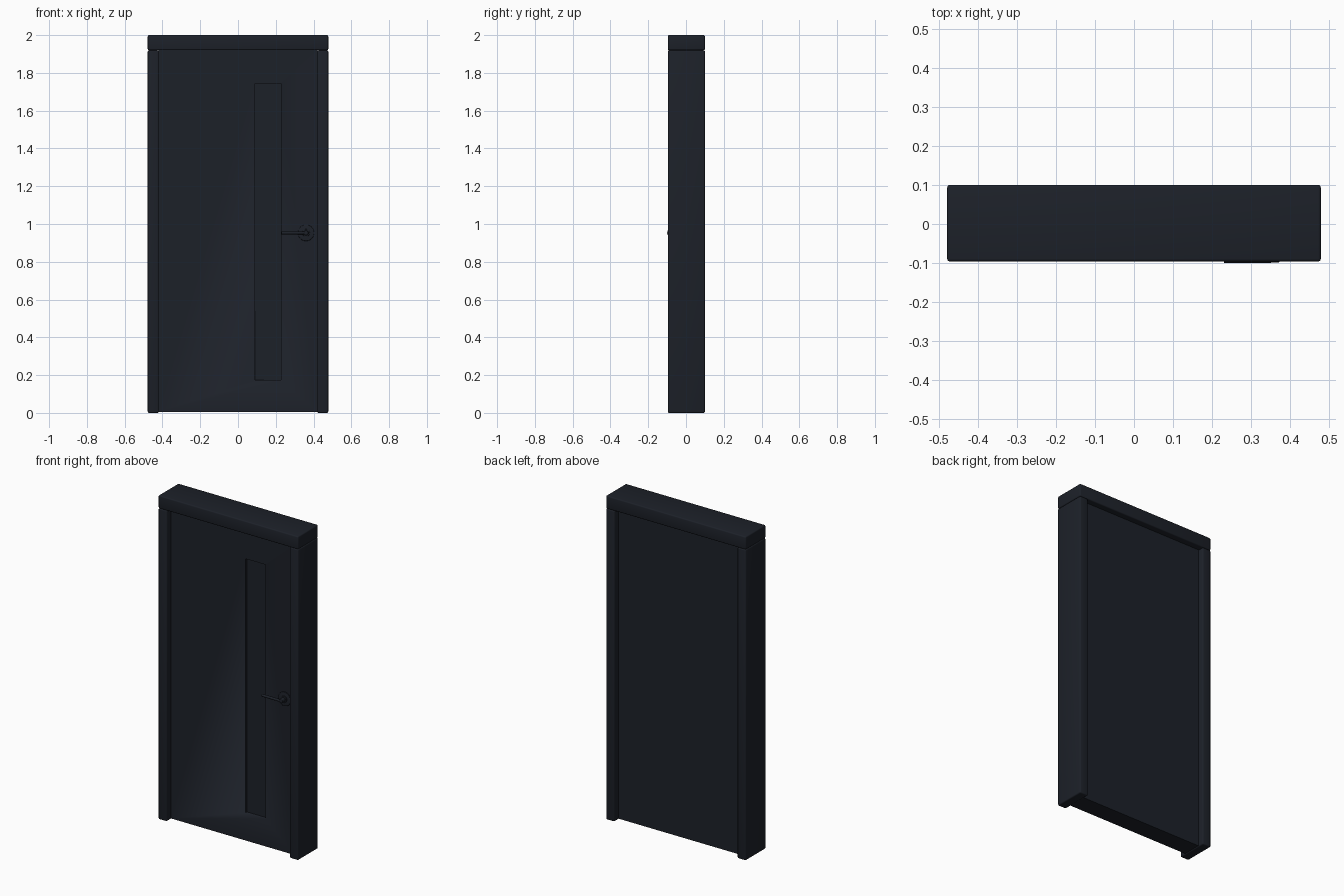
import bpy, math

if "Cube" in bpy.data.objects:
    bpy.data.objects.remove(bpy.data.objects["Cube"])

def material(name, color):
    m = bpy.data.materials.new(name)
    m.diffuse_color = color
    m.use_nodes = True
    m.node_tree.nodes["Principled BSDF"].inputs["Base Color"].default_value = m.diffuse_color
    return m

dark = material("dark_paint", (0.012, 0.015, 0.022, 1))

def finish(o, name, bevel=0, seg=3):
    o.name = name
    o.data.materials.append(dark)
    bpy.ops.object.transform_apply(location=False, rotation=True, scale=True)
    if bevel:
        b = o.modifiers.new("bevel", 'BEVEL')
        b.width, b.segments = bevel, seg
        b.limit_method = 'ANGLE'
        bpy.ops.object.modifier_apply(modifier=b.name)
    bpy.ops.object.shade_smooth_by_angle(angle=math.radians(35))
    return o

def box(name, x, y, z, bevel=0):
    c = [(a + b) / 2 for a, b in (x, y, z)]
    bpy.ops.mesh.primitive_cube_add(size=1, location=c)
    o = bpy.context.object
    o.scale = [b - a for a, b in (x, y, z)]
    return finish(o, name, bevel)

def disc(name, r, y0, y1, bevel=0):
    bpy.ops.mesh.primitive_cylinder_add(vertices=32, radius=r, depth=y1 - y0,
        location=(HX, (y0 + y1) / 2, HZ), rotation=(math.pi / 2, 0, 0))
    return finish(bpy.context.object, name, bevel)

# Frame: two jambs and a head
Y = (-0.096, 0.1)
for side, x in (("left", (-0.478, -0.42)), ("right", (0.42, 0.478))):
    box(side + "_jamb", x, Y, (0, 1.92), 0.007)
box("head_jamb", (-0.478, 0.478), Y, (1.92, 2.0), 0.007)

# Door leaf with a tall recessed pane on the front
leaf = box("door_leaf", (-0.421, 0.421), (-0.056, 0.06), (0.005, 1.921))
cutter = box("pane_cutter", (0.09, 0.227), (-0.1, -0.04), (0.175, 1.745))
cutter.hide_render = True
bpy.context.view_layer.objects.active = leaf
cut = leaf.modifiers.new("pane_recess", 'BOOLEAN')
cut.object, cut.solver = cutter, 'EXACT'
bpy.ops.object.modifier_apply(modifier=cut.name)
bpy.data.objects.remove(cutter)

# Handle: rose, neck and rounded lever bending out of the neck
HX, HZ = 0.36, 0.953
disc("handle_rose", 0.043, -0.064, -0.055, 0.003)
disc("handle_collar", 0.02, -0.07, -0.063, 0.002)
curve = bpy.data.curves.new("lever_path", 'CURVE')
curve.dimensions = '3D'
curve.bevel_depth, curve.bevel_resolution, curve.use_fill_caps = 0.008, 4, True
s = curve.splines.new('POLY')
path = [(HX, -0.066), (HX, -0.08), (HX - 0.003, -0.087), (HX - 0.012, -0.092), (0.23, -0.092)]
s.points.add(len(path) - 1)
for p, (x, y) in zip(s.points, path):
    p.co = (x, y, HZ, 1)
lever = bpy.data.objects.new("handle_lever", curve)
bpy.context.collection.objects.link(lever)
curve.materials.append(dark)
disc("handle_neck", 0.013, -0.098, -0.068, 0.003)
